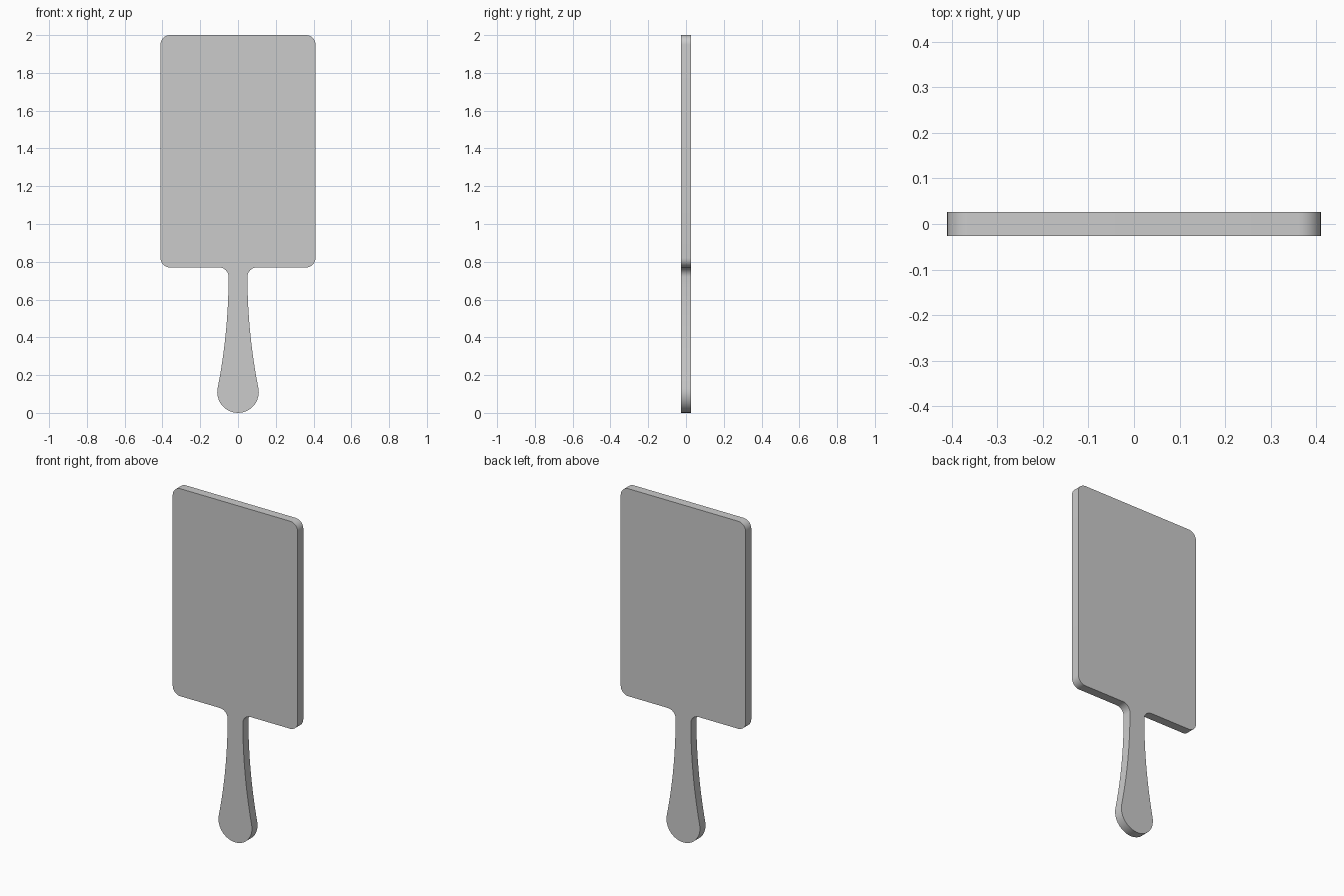
import bpy, bmesh
from math import sin, cos, pi, radians

if "Cube" in bpy.data.objects:
    bpy.data.objects.remove(bpy.data.objects["Cube"])

HALF_T = 0.026


def arc(cx, cz, r, a0, a1, n):
    """Points on an arc, angles in degrees."""
    return [(cx + r * cos(radians(a0 + (a1 - a0) * i / n)),
             cz + r * sin(radians(a0 + (a1 - a0) * i / n))) for i in range(n + 1)]


# right half of the outline, from the bottom of the grip up to the top edge
half = arc(0, 0.11, 0.11, -90, 11, 9)                       # rounded grip end
half += [(0.05 + 0.057 * (1 - t / 12) ** 2, 0.135 + 0.585 * t / 12)
         for t in range(1, 13)]                             # flared grip side
half += arc(0.10, 0.72, 0.05, 180, 90, 8)[1:]               # neck fillet
half += arc(0.36, 0.82, 0.05, -90, 0, 8)                    # lower blade corner
half += arc(0.36, 1.95, 0.05, 0, 90, 8)                     # upper blade corner

# mirror to the left side, leaving out the shared bottom point
outline = half + [(-x, z) for x, z in reversed(half[1:])]

# flat paddle body
bm = bmesh.new()
face = bm.faces.new([bm.verts.new((x, -HALF_T, z)) for x, z in outline])
ext = bmesh.ops.extrude_face_region(bm, geom=[face], use_keep_orig=True)
bmesh.ops.translate(bm, vec=(0, 2 * HALF_T, 0),
                    verts=[v for v in ext["geom"] if isinstance(v, bmesh.types.BMVert)])
bmesh.ops.recalc_face_normals(bm, faces=bm.faces)
mesh = bpy.data.meshes.new("paddle")
bm.to_mesh(mesh)
bm.free()
paddle = bpy.data.objects.new("paddle", mesh)
bpy.context.collection.objects.link(paddle)
bpy.context.view_layer.objects.active = paddle
paddle.select_set(True)
bpy.ops.object.shade_smooth_by_angle(angle=radians(30))
